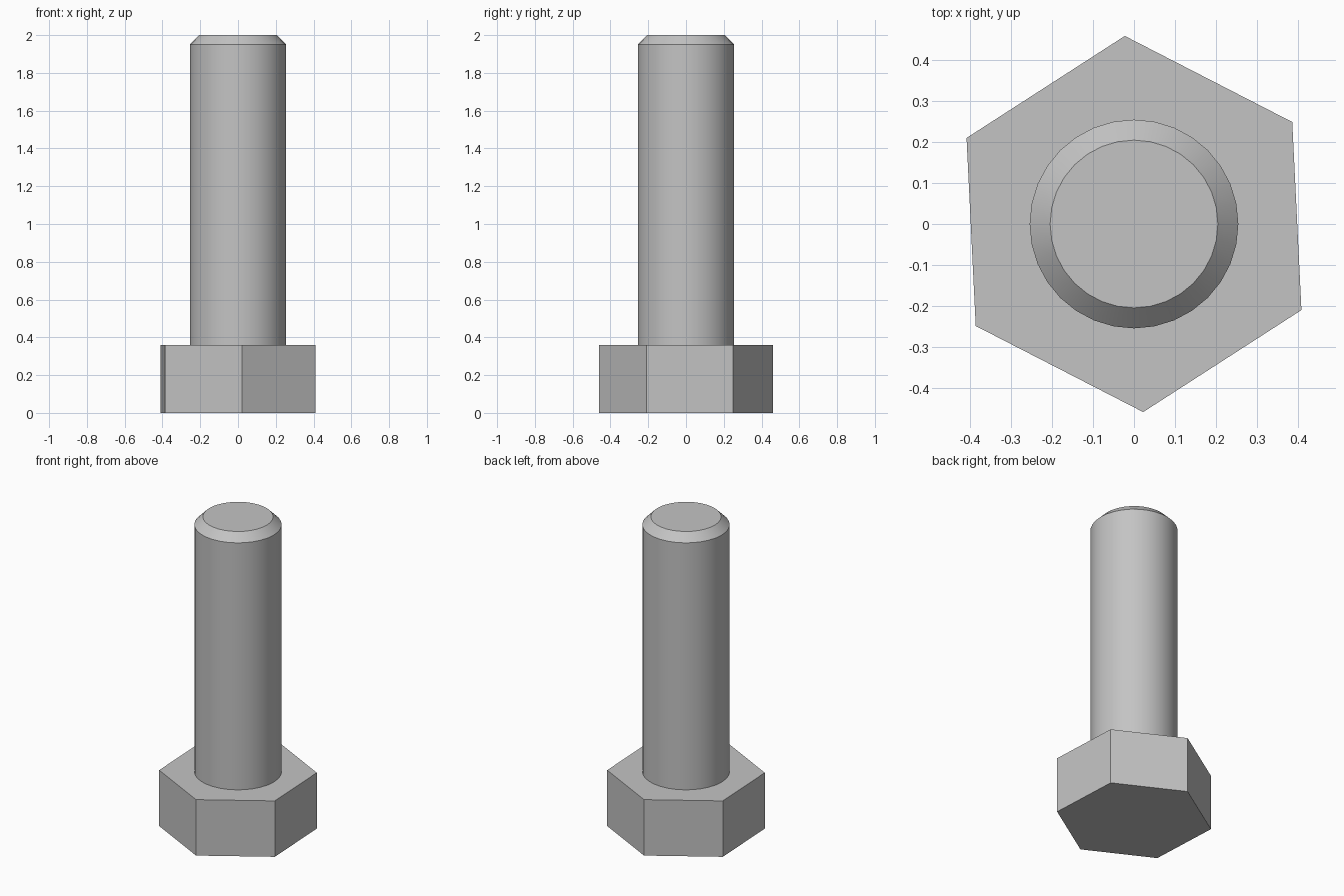
import bpy
import math

cube = bpy.data.objects.get("Cube")
if cube:
    bpy.data.objects.remove(cube, do_unlink=True)

steel = bpy.data.materials.new("grey_steel")
steel.use_nodes = True
GREY = (0.55, 0.55, 0.55, 1)
steel.diffuse_color = GREY
steel.node_tree.nodes["Principled BSDF"].inputs["Base Color"].default_value = GREY


def turned(name, profile, sides, first_angle=0):
    """Solid with capped ends, made from (radius, height) rings."""
    verts, faces = [], []
    for r, z in profile:
        for i in range(sides):
            a = first_angle + math.tau * i / sides
            verts.append((r * math.cos(a), r * math.sin(a), z))
    for k in range(len(profile) - 1):
        low, high = k * sides, (k + 1) * sides
        for i in range(sides):
            j = (i + 1) % sides
            faces.append((low + i, low + j, high + j, high + i))
    faces.append(tuple(reversed(range(sides))))
    faces.append(tuple(range(len(verts) - sides, len(verts))))
    mesh = bpy.data.meshes.new(name)
    mesh.from_pydata(verts, [], faces)
    mesh.materials.append(steel)
    obj = bpy.data.objects.new(name, mesh)
    bpy.context.collection.objects.link(obj)
    return obj


# Hexagonal head, turned slightly about its axis
turned("hex_head", [(0.46, 0), (0.46, 0.36)], 6, math.radians(32.8))

# Round shank with a chamfered tip
shank = turned("shank", [(0.255, 0.34), (0.255, 1.95), (0.205, 2)], 32)
bpy.ops.object.select_all(action="DESELECT")
shank.select_set(True)
bpy.context.view_layer.objects.active = shank
bpy.ops.object.shade_smooth_by_angle(angle=math.radians(30))
